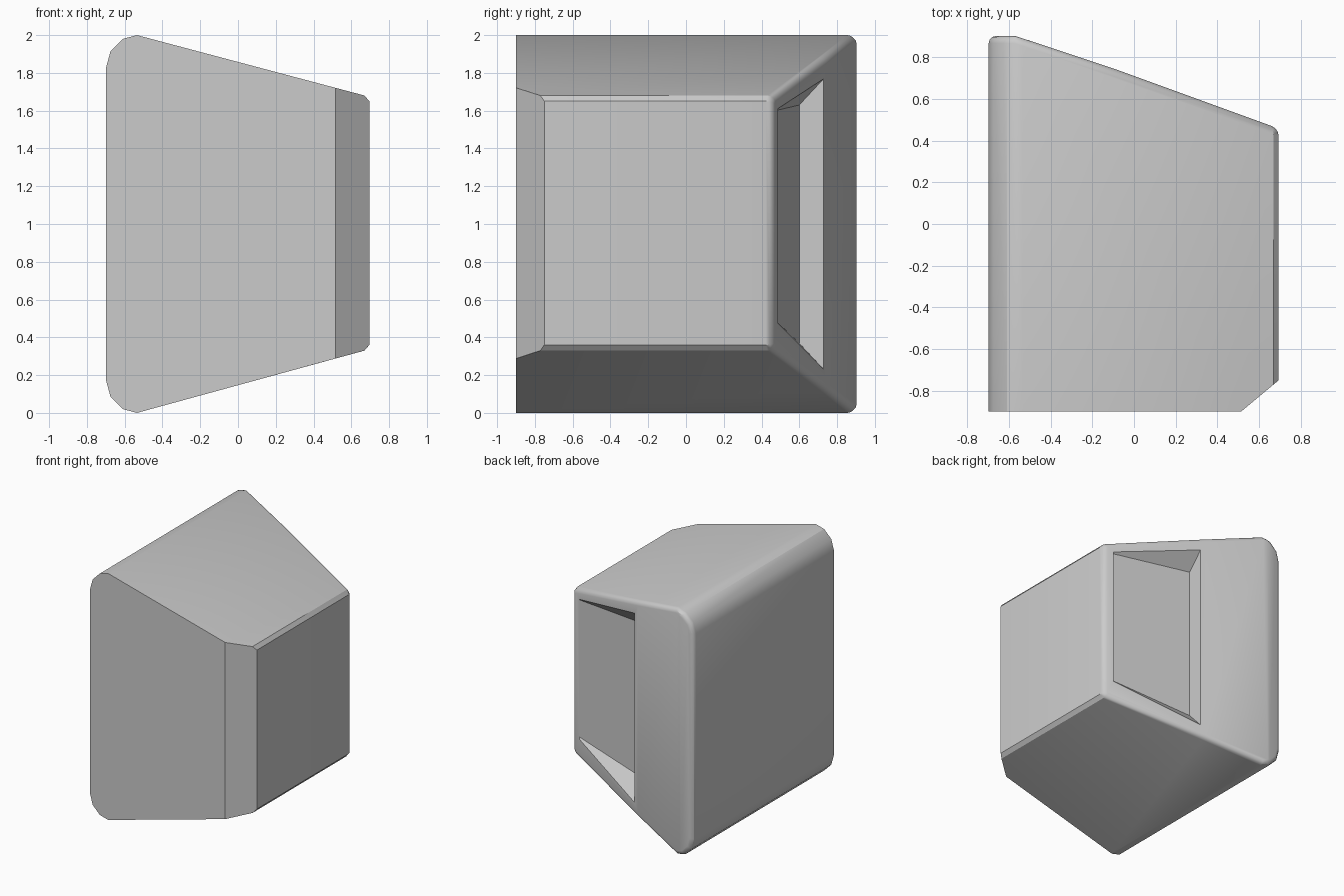
import bpy, bmesh
from math import radians
from mathutils import Vector

cube = bpy.data.objects.get("Cube")
if cube:
    bpy.data.objects.remove(cube, do_unlink=True)

grey = bpy.data.materials.new("plain_grey")
grey.use_nodes = True
grey.diffuse_color = (0.6, 0.6, 0.6, 1)
grey.node_tree.nodes["Principled BSDF"].inputs["Base Color"].default_value = (0.6, 0.6, 0.6, 1)


def make_object(name, bm):
    bmesh.ops.recalc_face_normals(bm, faces=bm.faces[:])
    mesh = bpy.data.meshes.new(name)
    bm.to_mesh(mesh)
    bm.free()
    mesh.materials.append(grey)
    obj = bpy.data.objects.new(name, mesh)
    bpy.context.collection.objects.link(obj)
    return obj


def slice_off(bm, p, q):
    """Cut away everything to the left of the upright plane running from p to q."""
    along = Vector((q[0] - p[0], q[1] - p[1], 0))
    outward = Vector((-along.y, along.x, 0)).normalized()
    cut = bmesh.ops.bisect_plane(bm, geom=bm.verts[:] + bm.edges[:] + bm.faces[:],
                                 plane_co=(p[0], p[1], 0), plane_no=outward,
                                 clear_outer=True)
    rim = [g for g in cut["geom_cut"] if isinstance(g, bmesh.types.BMEdge)]
    bmesh.ops.contextual_create(bm, geom=rim)


# Tapered block: upper half of the front profile, mirrored about mid height
upper = [(0.695, 1.65), (0.67, 1.68), (-0.535, 2.0), (-0.61, 1.98),
         (-0.675, 1.915), (-0.698, 1.83)]
profile = upper + [(x, 2 - z + 0.01 * (z < 1.7)) for x, z in reversed(upper)]
bm = bmesh.new()
front = bm.faces.new([bm.verts.new((x, -0.9, z)) for x, z in profile])
back = bmesh.ops.extrude_face_region(bm, geom=[front], use_keep_orig=True)
bmesh.ops.translate(bm, vec=(0, 2.2, 0),
                    verts=[g for g in back["geom"] if isinstance(g, bmesh.types.BMVert)])
bmesh.ops.recalc_face_normals(bm, faces=bm.faces[:])

# Slanted back in three planes, then the front corner chamfer
back_line = [(0.69, 0.46), (-0.08, 0.74), (-0.57, 0.903), (-0.7, 0.903)]
for a, b in zip(back_line, back_line[1:]):
    slice_off(bm, b, a)
slice_off(bm, (0.695, -0.75), (0.515, -0.9))

# Rounded rim around the back
bmesh.ops.recalc_face_normals(bm, faces=bm.faces[:])
rim = [e for e in bm.edges
       if len(e.link_faces) == 2 and sum(f.normal.y > 0.6 for f in e.link_faces) == 1]
bmesh.ops.bevel(bm, geom=rim, offset=0.035, offset_type='OFFSET', segments=3,
                profile=0.5, affect='EDGES', clamp_overlap=False)
block = make_object("wedge_block", bm)

# Wedge-shaped recess in the back, shallow at the narrow side
bm = bmesh.new()
for thin_z, floor_z, lip_z in ((1.6, 1.63, 1.77), (0.49, 0.37, 0.23)):
    bm.verts.new((0.64, 0.473, thin_z))
    bm.verts.new((-0.05, 0.6, floor_z))
    bm.verts.new((-0.05, 0.86, 2 * lip_z - floor_z))
bmesh.ops.convex_hull(bm, input=bm.verts[:])
cutter = make_object("recess_cutter", bm)
cutter.hide_render = True

mod = block.modifiers.new("recess", 'BOOLEAN')
mod.operation = 'DIFFERENCE'
mod.solver = 'EXACT'
mod.object = cutter
bpy.context.view_layer.objects.active = block
bpy.ops.object.select_all(action='DESELECT')
block.select_set(True)
bpy.ops.object.modifier_apply(modifier=mod.name)
bpy.data.objects.remove(cutter, do_unlink=True)
bpy.ops.object.shade_smooth_by_angle(angle=radians(30))
